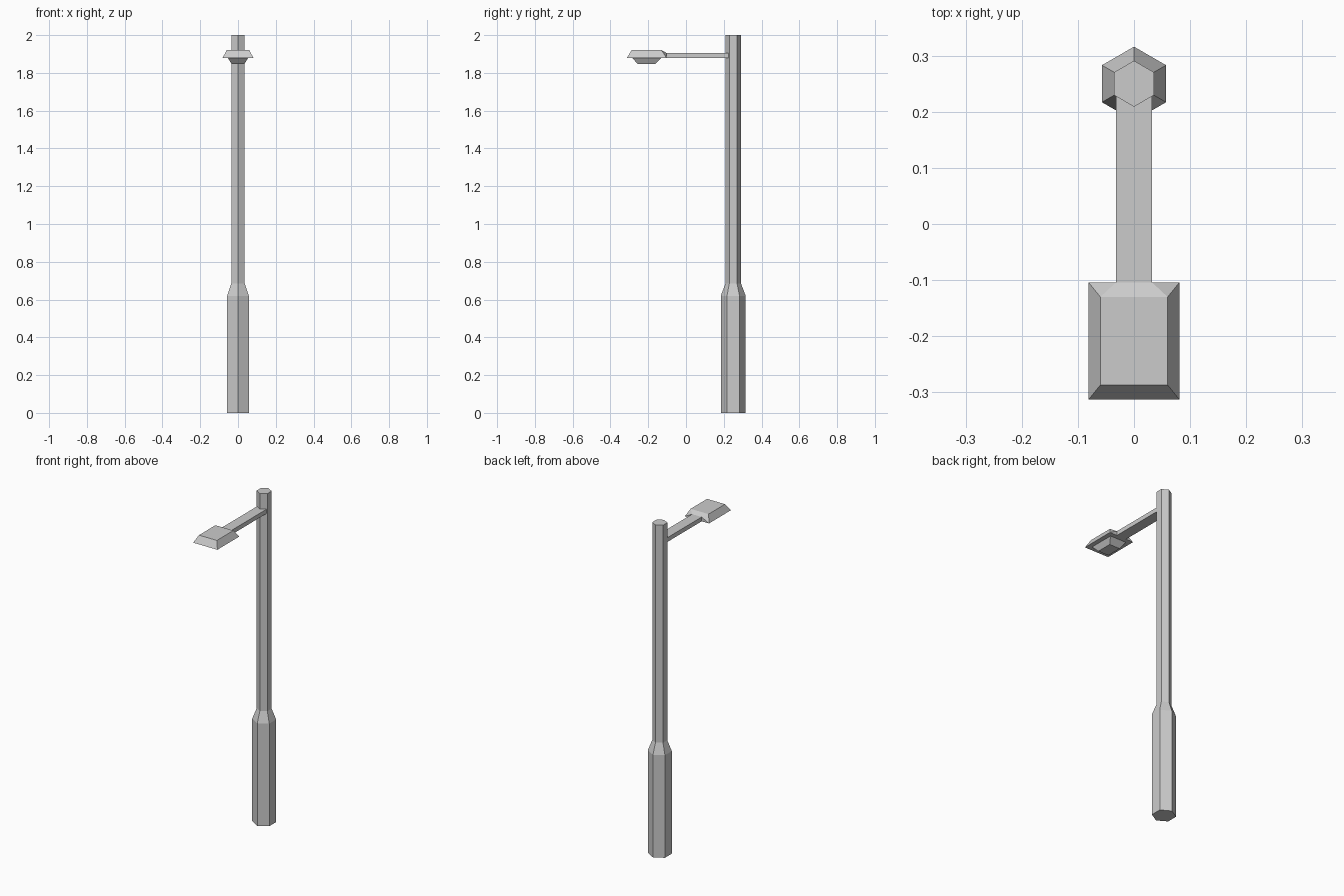
import bpy, bmesh, math

if "Cube" in bpy.data.objects:
    bpy.data.objects.remove(bpy.data.objects["Cube"])

POLE_Y = 0.25


def finish(bm, name):
    bmesh.ops.recalc_face_normals(bm, faces=bm.faces[:])
    me = bpy.data.meshes.new(name)
    bm.to_mesh(me)
    bm.free()
    ob = bpy.data.objects.new(name, me)
    bpy.context.collection.objects.link(ob)
    return ob


def loft(name, rings):
    """Skin a stack of rings with equal point counts and cap both ends."""
    bm = bmesh.new()
    loops = [[bm.verts.new(p) for p in ring] for ring in rings]
    n = len(loops[0])
    for a, b in zip(loops, loops[1:]):
        for i in range(n):
            j = (i + 1) % n
            bm.faces.new((a[i], a[j], b[j], b[i]))
    bm.faces.new(loops[0][::-1])
    bm.faces.new(loops[-1])
    return finish(bm, name)


def hexagon(r, z):
    angles = [math.radians(30 + 60 * i) for i in range(6)]
    return [(r * math.cos(a), POLE_Y + r * math.sin(a), z) for a in angles]


def rect(hx, y0, y1, z):
    return [(-hx, y0, z), (hx, y0, z), (hx, y1, z), (-hx, y1, z)]


# Hexagonal pole with thicker base and short taper
loft("pole", [hexagon(0.066, 0), hexagon(0.066, 0.62),
              hexagon(0.041, 0.685), hexagon(0.041, 2.0)])

# Flat arm running from the lamp head into the pole
loft("arm", [rect(0.032, -0.104, 0.226, 1.88), rect(0.032, -0.104, 0.226, 1.906)])

# Lamp housing: sloped cover whose rear blends into the arm
bm = bmesh.new()
points = (rect(0.081, -0.313, -0.104, 1.88) + rect(0.06, -0.287, -0.13, 1.921)
          + [(-0.032, -0.104, 1.906), (0.032, -0.104, 1.906)])
for p in points:
    bm.verts.new(p)
bmesh.ops.convex_hull(bm, input=bm.verts[:])
bmesh.ops.dissolve_limit(bm, angle_limit=0.01, verts=bm.verts[:], edges=bm.edges[:])
finish(bm, "lamp_housing")

# Lens tapering down below the housing
loft("lamp_lens", [rect(0.035, -0.256, -0.161, 1.848), rect(0.054, -0.286, -0.131, 1.88)])
